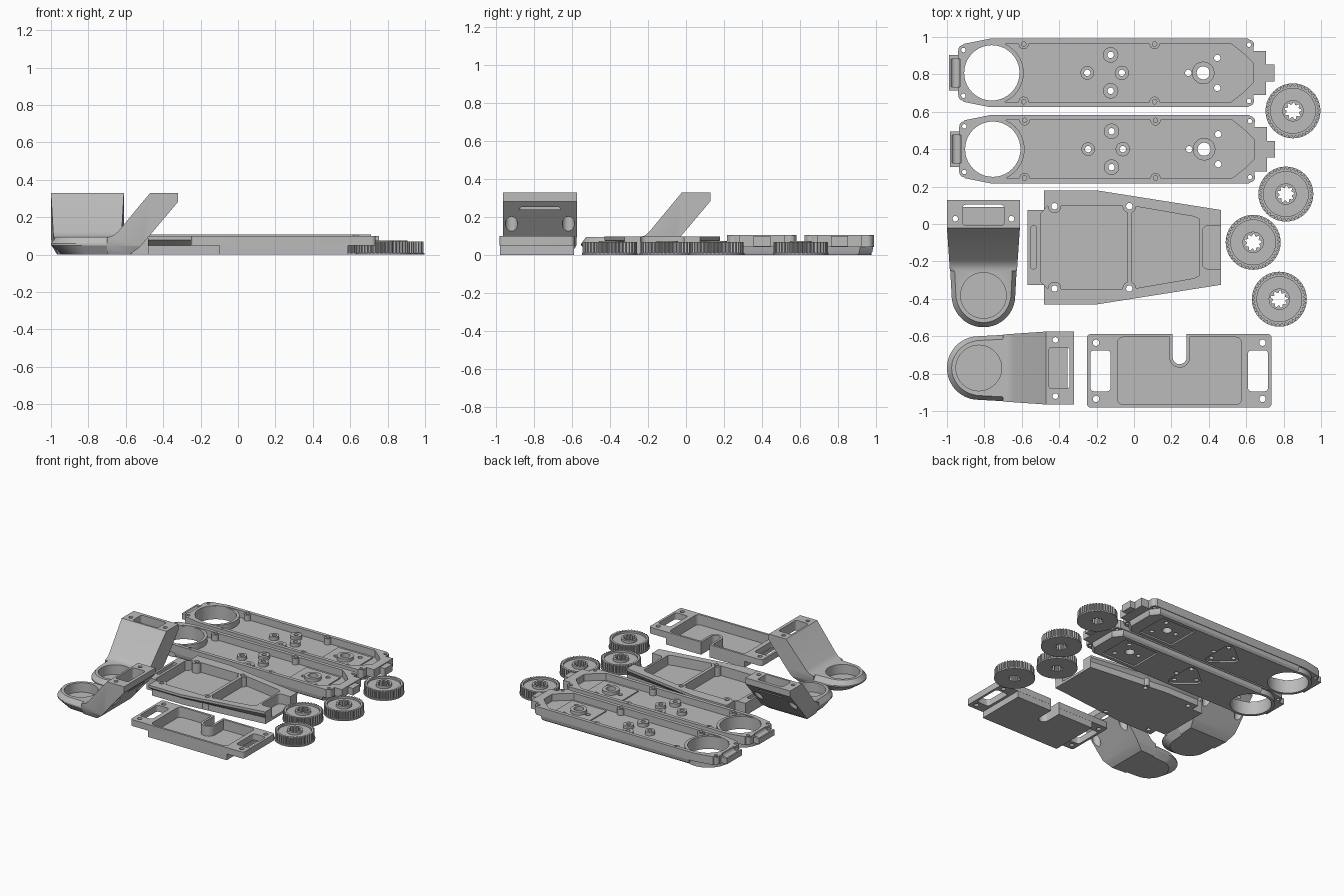
import bpy, bmesh, math
from mathutils import Matrix
from mathutils.geometry import convex_hull_2d

if "Cube" in bpy.data.objects:
    bpy.data.objects.remove(bpy.data.objects["Cube"])

grey = bpy.data.materials.new("plain grey")
grey.use_nodes = True
grey.diffuse_color = (0.5, 0.5, 0.5, 1)
grey.node_tree.nodes["Principled BSDF"].inputs["Base Color"].default_value = (0.5, 0.5, 0.5, 1)


# Helpers: outlines
def ring(x, y, r, n=40):
    return [(x + r * math.cos(math.tau * i / n), y + r * math.sin(math.tau * i / n)) for i in range(n)]


def hull(pts):
    return [pts[i] for i in convex_hull_2d(pts)]


def rounded(x0, x1, y0, y1, r=0.02):
    return hull([p for x in (x0 + r, x1 - r) for y in (y0 + r, y1 - r) for p in ring(x, y, r, 16)])


def mirrored(half):
    return half + [(x, -y) for x, y in reversed(half)]


def star(n, r0, r1):
    pts = []
    for i in range(n * 4):
        r = r0 if i % 4 < 2 else r1
        a = math.tau * i / (n * 4)
        pts.append((r * math.cos(a), r * math.sin(a)))
    return pts


def scaled(pts, sx, sy, cx=0):
    return [(cx + (x - cx) * sx, y * sy) for x, y in pts]


# Helpers: solids
def loft(levels, name="piece"):
    bm = bmesh.new()
    loops = [[bm.verts.new((x, y, z)) for x, y in pts] for z, pts in levels]
    n = len(loops[0])
    bm.faces.new(loops[0])
    bm.faces.new(loops[-1])
    for a, b in zip(loops, loops[1:]):
        for i in range(n):
            j = (i + 1) % n
            bm.faces.new((a[i], a[j], b[j], b[i]))
    bmesh.ops.recalc_face_normals(bm, faces=bm.faces)
    me = bpy.data.meshes.new(name)
    bm.to_mesh(me)
    bm.free()
    ob = bpy.data.objects.new(name, me)
    bpy.context.collection.objects.link(ob)
    return ob


def prism(pts, z0, z1, name="piece"):
    return loft([(z0, pts), (z1, pts)], name)


def disc(x, y, r, z0, z1):
    return prism(ring(x, y, r), z0, z1)


def box(x0, x1, y0, y1, z0, z1):
    return prism([(x0, y0), (x1, y0), (x1, y1), (x0, y1)], z0, z1)


def combine(base, op, *parts):
    for p in parts:
        m = base.modifiers.new("join", 'BOOLEAN')
        m.operation, m.solver, m.object = op, 'EXACT', p
        dg = bpy.context.evaluated_depsgraph_get()
        me = bpy.data.meshes.new_from_object(base.evaluated_get(dg))
        base.modifiers.clear()
        base.data = me
        bpy.data.objects.remove(p)


def add(base, *parts):
    combine(base, 'UNION', *parts)


def cut(base, *parts):
    combine(base, 'DIFFERENCE', *parts)


def place(ob, spots, name):
    ob.data.materials.clear()
    ob.data.materials.append(grey)
    bpy.ops.object.select_all(action='DESELECT')
    bpy.context.view_layer.objects.active = ob
    ob.select_set(True)
    bpy.ops.object.shade_smooth_by_angle(angle=math.radians(28))
    for i, (x, y, turn) in enumerate(spots):
        o = ob if i == 0 else ob.copy()
        if i:
            bpy.context.collection.objects.link(o)
        o.name = f"{name}_{i + 1}"
        o.location = (x, y, 0)
        o.rotation_euler.z = turn


# Long arm trays
outline = mirrored([(-0.94, 0.118), (-0.91, 0.155), (-0.77, 0.183), (0.61, 0.183), (0.64, 0.16),
                    (0.64, 0.118), (0.705, 0.118), (0.705, 0.05)])
belly = mirrored([(-0.72, 0.18), (0.58, 0.18), (0.63, 0.11)])
arm = prism(outline, 0.042, 0.107)
add(arm, loft([(0, scaled(belly, 0.98, 0.88)), (0.015, scaled(belly, 0.99, 0.96)), (0.05, belly)]),
    box(0.69, 0.75, -0.045, 0.045, 0.045, 0.1), box(-0.99, -0.92, -0.095, 0.095, 0.045, 0.09))
cut(arm, prism(mirrored([(-0.87, 0.08), (-0.85, 0.125), (-0.75, 0.155), (0.52, 0.155),
                         (0.59, 0.1), (0.64, 0.05)]), 0.052, 0.2))
add(arm, disc(-0.76, 0, 0.17, 0, 0.1))
cut(arm, disc(-0.76, 0, 0.148, -0.1, 0.3))
groove = prism(ring(-0.955, 0.1, 0.025), -0.075, 0.075)
groove.data.transform(Matrix.Rotation(math.pi / 2, 4, 'X'))
cut(arm, groove)
screws = [(x, s * y) for s in (-1, 1) for x, y in ((-0.59, 0.154), (0.11, 0.154), (0.615, 0.15), (-0.912, 0.122))]
add(arm, *[disc(x, y, 0.027, 0.046, 0.1) for x, y in screws])
cut(arm, *[disc(x, y, 0.012, 0.03, 0.2) for x, y in screws])
# Tray floor: square pad, hubs and the recesses below
bosses = [(-0.125, 0.096, 0.041), (-0.125, -0.096, 0.041), (-0.25, 0, 0.036), (-0.065, 0, 0.038)]
add(arm, box(0.22, 0.52, -0.13, 0.13, 0.04, 0.06), disc(0.37, 0, 0.06, 0.04, 0.085),
    *[disc(x, y, r, 0.04, 0.08) for x, y, r in bosses])
cut(arm, disc(0.37, 0, 0.035, -0.1, 0.2), box(0.22, 0.52, -0.13, 0.13, -0.1, 0.012),
    prism(hull([p for x, y, r in bosses[:3] for p in ring(x, y, r, 24)]), -0.1, 0.012),
    *[disc(x, y, 0.017, -0.1, 0.2) for x, y, r in bosses],
    *[disc(x, y, 0.017, -0.1, 0.2) for x, y in ((0.445, 0.08), (0.445, -0.08), (0.29, 0))])
place(arm, [(0, 0.808, 0), (0.005, 0.4, 0)], "arm_tray")

# Cup holders with a slanted support
plan = hull(ring(0, 0, 0.17, 64) + [(0.36, 0.195), (0.36, -0.195), (0.51, 0.195), (0.51, -0.195)])
neck = prism([(0.13, 0), (0.25, 0), (0.305, 0.04), (0.51, 0.283), (0.51, 0.33), (0.36, 0.33),
              (0.19, 0.125), (0.165, 0.103), (0.13, 0.092)], -0.3, 0.3)
neck.data.transform(Matrix.Rotation(math.pi / 2, 4, 'X'))
combine(neck, 'INTERSECT', loft([(-0.01, scaled(plan, 1, 0.84)), (0.05, plan), (0.4, plan)]))
rim = hull(ring(0, 0, 0.17, 64) + [(0.2, 0.181), (0.2, -0.181)])
add(neck, loft([(0, scaled(rim, 0.8, 0.82, 0.19)), (0.05, rim), (0.06, rim),
                (0.095, scaled(rim, 0.93, 0.87, 0.19))]))
cut(neck, disc(0, 0, 0.122, 0.02, 0.13), prism(rounded(0.375, 0.485, -0.11, 0.11, 0.015), 0.24, 0.4),
    *[disc(0.41, s * 0.15, r, z0, z1) for s in (-1, 1) for r, z0, z1 in ((0.015, 0.1, 0.4), (0.032, 0.05, 0.27))])
place(neck, [(-0.83, -0.77, 0), (-0.805, -0.382, math.pi / 2)], "cup_holder")

# Tapered two-bay base tray
shape = mirrored([(-0.48, 0.305), (-0.2, 0.305), (0.465, 0.2)])
inner = mirrored([(-0.48, 0.265), (-0.2, 0.265), (0.465, 0.195)])
tray = loft([(0, inner), (0.05, inner), (0.078, shape), (0.097, shape)])
add(tray, box(-0.57, -0.4, -0.2, 0.2, 0, 0.097))
cut(tray, prism(mirrored([(-0.5, 0.18), (-0.46, 0.222), (-0.035, 0.222)]), 0.02, 0.2),
    prism(mirrored([(-0.01, 0.222), (0.32, 0.165), (0.35, 0.15)]), 0.02, 0.2),
    prism(rounded(0.365, 0.56, -0.115, 0.115, 0.03), 0.02, 0.2),
    prism(rounded(-0.553, -0.52, -0.115, 0.115, 0.015), 0.02, 0.2))
posts = [(x, s * 0.22) for x in (-0.425, -0.025) for s in (-1, 1)]
add(tray, *[disc(x, y, 0.036, 0.005, 0.096) for x, y in posts])
cut(tray, *[disc(x, y, 0.017, -0.1, 0.2) for x, y in posts])
place(tray, [(0, -0.125, 0)], "base_tray")

# Flanged cover with a cable slot
cover = prism(rounded(-0.493, 0.493, -0.197, 0.197), 0.05, 0.1)
add(cover, box(-0.342, 0.347, -0.196, 0.196, 0, 0.08))
cut(cover, prism(rounded(-0.33, 0.332, -0.18, 0.18, 0.03), 0.02, 0.2))
add(cover, prism(hull(ring(0.002, 0.072, 0.055) + [(-0.053, 0.19), (0.057, 0.19)]), 0.01, 0.099))
cut(cover, prism(hull(ring(0.002, 0.072, 0.037) + [(-0.035, 0.3), (0.039, 0.3)]), -0.1, 0.2))
for s in (-1, 1):
    lo, hi = sorted((s * 0.367, s * 0.475))
    cut(cover, prism(rounded(lo, hi, -0.11, 0.11), -0.1, 0.2),
        *[disc(s * 0.445, t * 0.15, 0.017, -0.1, 0.2) for t in (-1, 1)])
place(cover, [(0.242, -0.785, 0)], "slotted_cover")

# Toothed wheels with a splined bore
wheel = prism(star(40, 0.143, 0.132), 0.005, 0.07)
add(wheel, disc(0, 0, 0.147, 0, 0.01))
cut(wheel, disc(0, 0, 0.12, 0.055, 0.2))
add(wheel, disc(0, 0, 0.057, 0.03, 0.075))
cut(wheel, prism(star(9, 0.046, 0.034), -0.1, 0.2))
place(wheel, [(0.85, 0.605, 0), (0.812, 0.16, 0), (0.637, -0.098, 0), (0.777, -0.402, 0)], "toothed_wheel")
